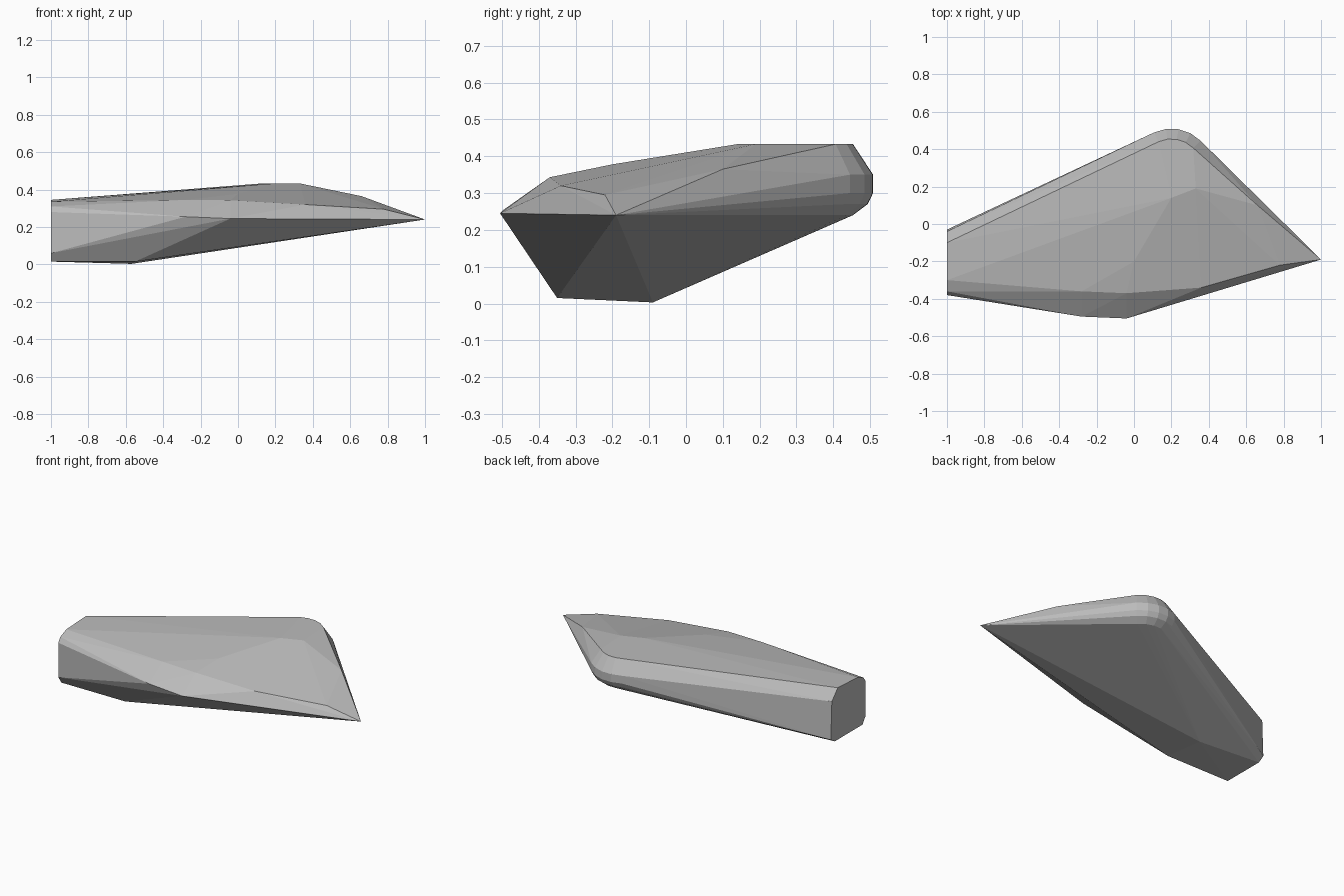
import bpy
import bmesh
from math import radians, sin, cos

cube = bpy.data.objects.get("Cube")
if cube:
    bpy.data.objects.remove(cube, do_unlink=True)


def flat_material(name, shade):
    material = bpy.data.materials.new(name)
    material.use_nodes = True
    colour = (shade, shade, shade, 1)
    material.diffuse_color = colour
    material.node_tree.nodes["Principled BSDF"].inputs["Base Color"].default_value = colour
    return material


def rounded_corner(centre, radius, height, start, end, steps):
    """Points of a level arc, from the start angle to the end angle."""
    points = []
    for step in range(steps + 1):
        angle = radians(start + (end - start) * step / steps)
        points.append((centre[0] + radius * cos(angle),
                       centre[1] + radius * sin(angle), height))
    return points


def hull_object(name, points, material):
    """Wrap the points in a taut faceted skin."""
    mesh = bpy.data.meshes.new(name)
    bm = bmesh.new()
    for point in points:
        bm.verts.new(point)
    result = bmesh.ops.convex_hull(bm, input=bm.verts)
    loose = set(result["geom_interior"]) | set(result["geom_unused"])
    bmesh.ops.delete(bm, geom=[item for item in loose if isinstance(item, bmesh.types.BMVert)],
                     context="VERTS")
    bmesh.ops.dissolve_limit(bm, angle_limit=radians(1), verts=bm.verts, edges=bm.edges)
    bmesh.ops.recalc_face_normals(bm, faces=bm.faces)
    bm.to_mesh(mesh)
    bm.free()
    mesh.materials.append(material)
    body = bpy.data.objects.new(name, mesh)
    bpy.context.collection.objects.link(body)
    return body


# Flat root end, as a chamfered outline in depth and height
root_outline = [(-.03, .04), (-.04, .28), (-.10, .345), (-.30, .335), (-.36, .31),
                (-.38, .28), (-.38, .06), (-.35, .015), (-.07, .015)]
root_end = [(-1, depth, height) for depth, height in root_outline]

# Sharp front edge running out to the tip
front_edge = [(-.28, -.495, .255), (-.04, -.505, .245), (1, -.19, .24)]

# Soft ridge above the front edge
front_ridge = [(-.28, -.36, .345), (-.04, -.37, .343), (.36, -.34, .32), (.78, -.22, .295)]

# Gently crowned top
crown = [(0, -.2, .378), (.2, .14, .433), (.33, .19, .433), (.66, .1, .365)]

# Keel corners underneath
keel = [(-.57, -.09, .003), (-.55, -.35, .015)]

# Rounded rear corner, stacked from the underside to the top
rear_corner = []
for radius, height in [(.165, .24), (.205, .27), (.22, .3), (.22, .35), (.165, .433)]:
    rear_corner += rounded_corner((.2, .29), radius, height, 115, 45, 4)

stone_grey = flat_material("stone grey", .5)
hull_object("wedge_body", root_end + front_edge + front_ridge + crown + keel + rear_corner,
            stone_grey)
